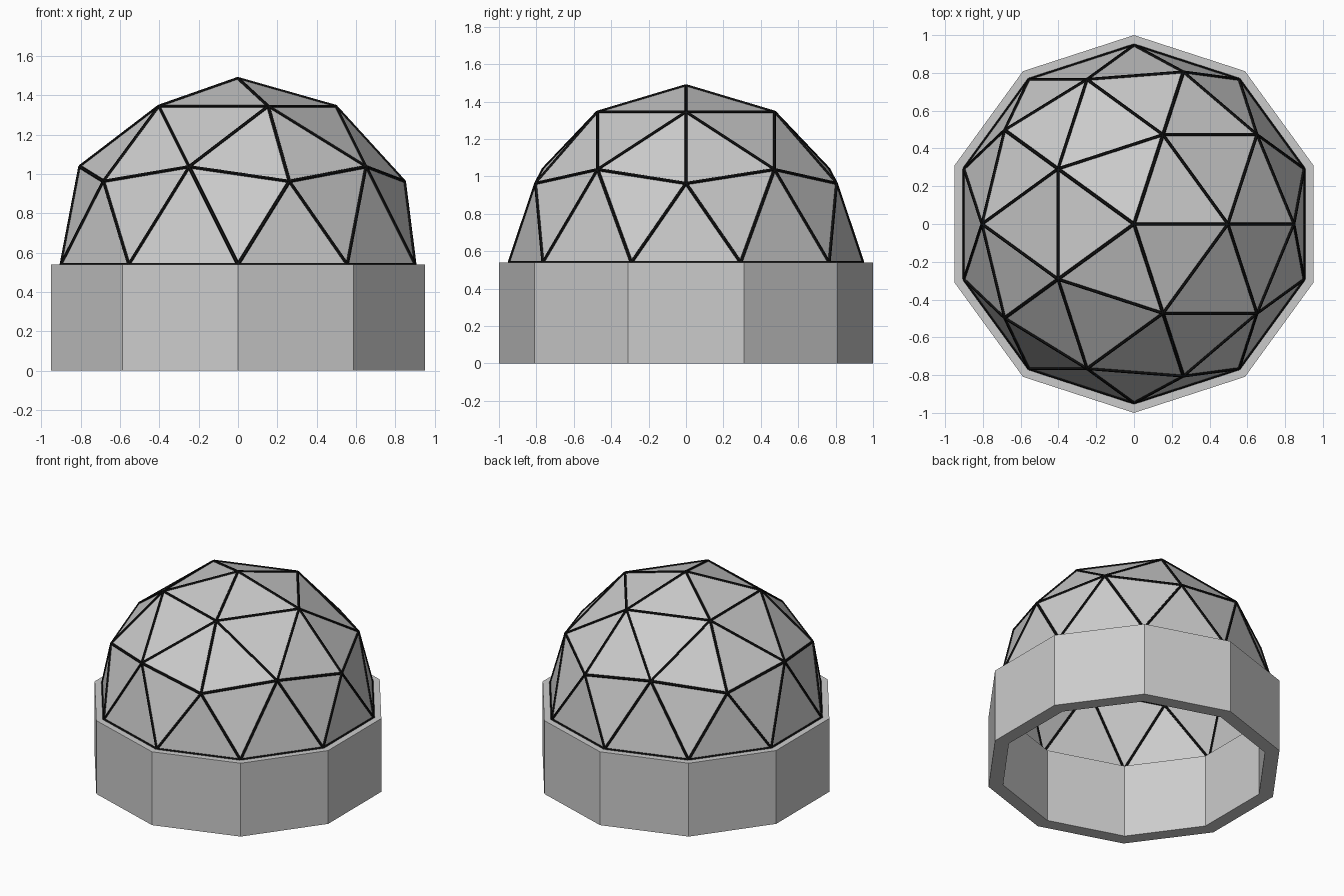
import bpy, bmesh
from math import sin, cos, pi

if "Cube" in bpy.data.objects:
    bpy.data.objects.remove(bpy.data.objects["Cube"])

SIDES = 10
BASE_H = 0.54      # height of the riser wall
R_OUT, R_IN = 1.0, 0.9
DOME_R = 0.945
STRUT_R = 0.009


def add_object(name, bm):
    mesh = bpy.data.meshes.new(name)
    bm.to_mesh(mesh)
    bm.free()
    obj = bpy.data.objects.new(name, mesh)
    bpy.context.collection.objects.link(obj)
    return obj


# Riser wall: rectangular section swept round a decagon
bm = bmesh.new()
profile = [(R_OUT, 0), (R_OUT, BASE_H), (R_IN, BASE_H), (R_IN, 0)]
rings = []
for i in range(SIDES):
    a = pi / 2 + 2 * pi * i / SIDES
    rings.append([bm.verts.new((r * cos(a), r * sin(a), z)) for r, z in profile])
for i in range(SIDES):
    p, q = rings[i], rings[(i + 1) % SIDES]
    for j in range(4):
        k = (j + 1) % 4
        bm.faces.new((p[j], q[j], q[k], p[k]))
bmesh.ops.recalc_face_normals(bm, faces=bm.faces)
add_object("riser_wall", bm)

# Dome panels: upper half of a two-frequency icosphere
bm = bmesh.new()
bmesh.ops.create_icosphere(bm, subdivisions=2, radius=DOME_R)
lower = [v for v in bm.verts if v.co.z < -0.01]
bmesh.ops.delete(bm, geom=lower, context='VERTS')
bmesh.ops.translate(bm, verts=bm.verts, vec=(0, 0, BASE_H))
edges = [(e.verts[0].co.copy(), e.verts[1].co.copy()) for e in bm.edges]
add_object("dome_panels", bm)

# Struts: a thin round bar along every panel edge
curve = bpy.data.curves.new("dome_struts", 'CURVE')
curve.dimensions = '3D'
curve.bevel_depth = STRUT_R
curve.bevel_resolution = 1
curve.use_fill_caps = True
for a, b in edges:
    spline = curve.splines.new('POLY')
    spline.points.add(1)
    spline.points[0].co = (*a, 1)
    spline.points[1].co = (*b, 1)
    spline.use_smooth = False
black = bpy.data.materials.new("strut_black")
black.diffuse_color = (0.006, 0.006, 0.006, 1)
black.use_nodes = True
black.node_tree.nodes["Principled BSDF"].inputs["Base Color"].default_value = black.diffuse_color
curve.materials.append(black)
bpy.context.collection.objects.link(bpy.data.objects.new("dome_struts", curve))
